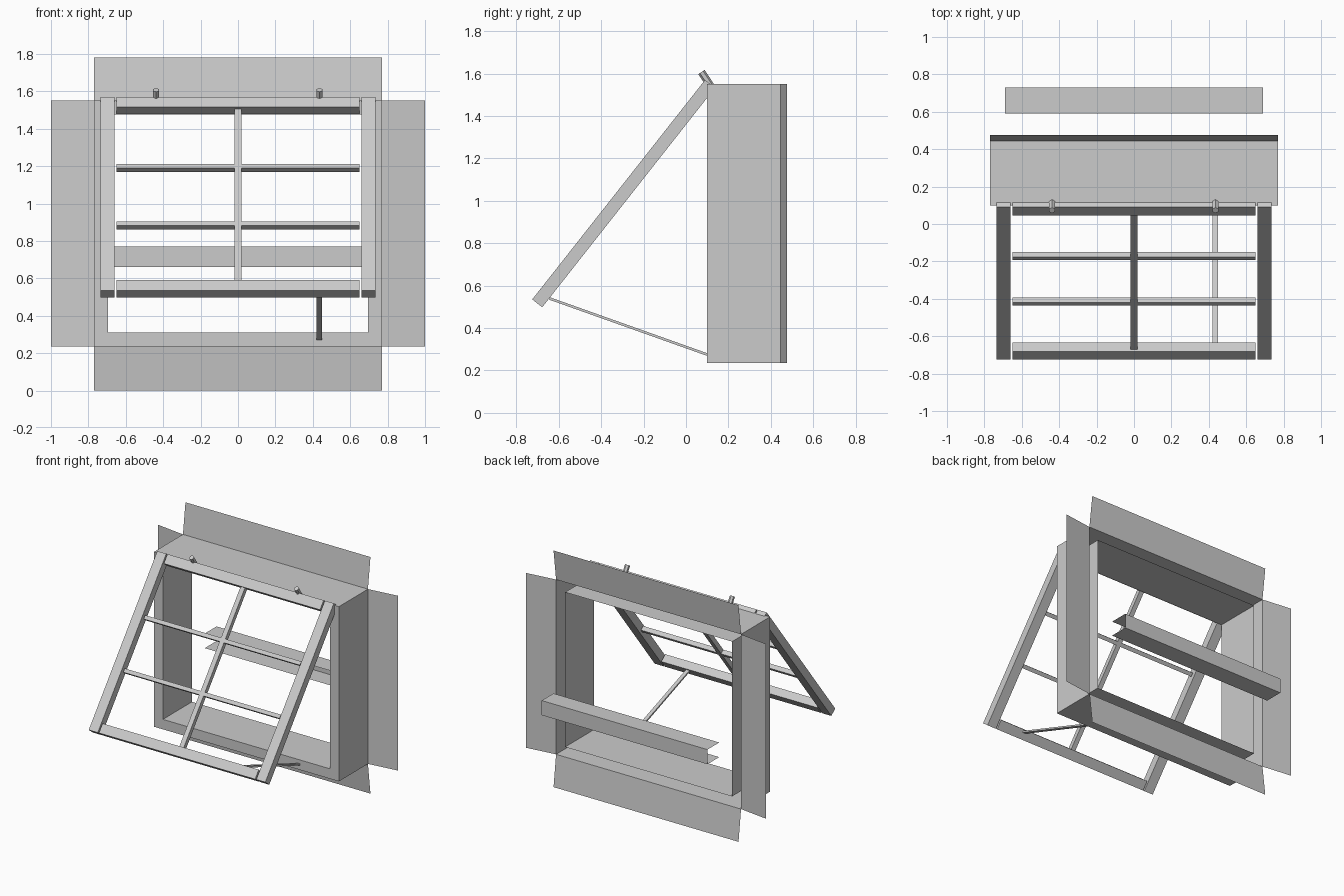
import bpy, math
from mathutils import Vector, Matrix

if "Cube" in bpy.data.objects:
    bpy.data.objects.remove(bpy.data.objects["Cube"])

paint = bpy.data.materials.new("light_grey")
paint.diffuse_color = (0.6, 0.6, 0.6, 1)
paint.use_nodes = True
paint.node_tree.nodes["Principled BSDF"].inputs["Base Color"].default_value = paint.diffuse_color


def add_mesh(name, verts, faces):
    me = bpy.data.meshes.new(name)
    me.from_pydata(verts, [], faces)
    me.materials.append(paint)
    ob = bpy.data.objects.new(name, me)
    bpy.context.collection.objects.link(ob)
    return ob


def bar(name, x, s, d, frame):
    """Box spanning x, s (along) and d (depth) ranges, placed by a frame matrix."""
    v = [frame @ Vector((a, b, c)) for a in x for b in s for c in d]
    f = [(0, 1, 3, 2), (4, 6, 7, 5), (0, 4, 5, 1), (2, 3, 7, 6), (0, 2, 6, 4), (1, 5, 7, 3)]
    return add_mesh(name, v, f)


def slope(start, end):
    """Local y runs from start to end in the yz plane, local z points to its back."""
    u = (Vector((0, *end)) - Vector((0, *start))).normalized()
    x = Vector((1, 0, 0))
    m = Matrix((x, u, u.cross(x))).transposed().to_4x4()
    m.translation = Vector((0, *start))
    return m


# Hollow window casing: outer wall, front face and inner lining, open at the back
FRONT, BACK = 0.10, 0.445
W, Z0, Z1, T = 0.77, 0.235, 1.55, 0.075


def ring(inset, y):
    w, a, b = W - inset, Z0 + inset, Z1 - inset
    return [(-w, y, a), (w, y, a), (w, y, b), (-w, y, b)]


verts = ring(0, BACK) + ring(0, FRONT) + ring(T, FRONT) + ring(T, BACK)
faces = [(r * 4 + i, r * 4 + (i + 1) % 4, r * 4 + 4 + (i + 1) % 4, r * 4 + 4 + i)
         for r in range(3) for i in range(4)]
add_mesh("casing", verts, faces)

# Thin nailing flanges, splayed slightly backwards
OUT, LIP = 0.475, 0.23
for name, z, dz in (("top_flange", Z1, LIP), ("bottom_flange", Z0, -Z0)):
    add_mesh(name, [(-W, BACK, z), (W, BACK, z), (W, OUT, z + dz), (-W, OUT, z + dz)],
             [(0, 1, 2, 3) if dz > 0 else (3, 2, 1, 0)])
for name, k in (("left_flange", -1), ("right_flange", 1)):
    add_mesh(name, [(k * W, BACK, Z0), (k, OUT, Z0), (k, OUT, Z1), (k * W, BACK, Z1)],
             [(0, 1, 2, 3) if k > 0 else (3, 2, 1, 0)])

# Rear channel: top, back and bottom sheets
section = [(0.59, 0.66), (0.73, 0.66), (0.73, 0.77), (0.59, 0.77)]
add_mesh("rear_channel", [(x, y, z) for x in (-0.69, 0.69) for y, z in section],
         [(i, i + 1, i + 5, i + 4)[::-1] for i in range(3)])

# Tilted sash; s runs up the slope, d runs from its front to its back
sash = slope((-0.725, 0.535), (0.09, 1.57))
if (sash.to_3x3() @ Vector((0, 0, 1))).y < 0:
    sash = sash @ Matrix.Scale(-1, 4, (0, 0, 1))
LEN, RAIL, THICK = 1.317, 0.07, 0.06
for name, k in (("left_stile", -1), ("right_stile", 1)):
    bar(name, sorted((k * 0.66, k * 0.735)), (0, LEN), (0, THICK), sash)
bar("bottom_rail", (-0.65, 0.65), (0, RAIL), (0, THICK), sash)
bar("top_rail", (-0.65, 0.65), (LEN - RAIL, LEN), (0, THICK), sash)
for i, s in enumerate((0.465, 0.857)):
    bar(f"cross_muntin_{i + 1}", (-0.65, 0.65), (s - 0.014, s + 0.014), (0.013, 0.047), sash)
bar("upright_muntin", (-0.018, 0.018), (RAIL, LEN - RAIL), (0.013, 0.047), sash)

# Prop rod holding the sash open
rod = slope((-0.645, 0.54), (0.10, 0.275))
bar("prop_rod", (0.42, 0.448), (0, 0.79), (-0.006, 0.006), rod)

# Six-sided hinge pins
for name, x in (("left_hinge_pin", -0.438), ("right_hinge_pin", 0.435)):
    a, b = Vector((x, 0.12, 1.535)), Vector((x, 0.073, 1.607))
    bpy.ops.mesh.primitive_cylinder_add(vertices=6, radius=0.018, depth=(b - a).length,
                                        location=(a + b) / 2,
                                        rotation=(math.atan2(0.047, 0.072), 0, 0))
    pin = bpy.context.object
    pin.name = name
    pin.data.materials.append(paint)

# Consistent outward normals on the solid bars
import bmesh
for ob in bpy.data.objects:
    if any(k in ob.name for k in ("stile", "rail", "muntin", "rod", "casing")):
        bm = bmesh.new()
        bm.from_mesh(ob.data)
        bmesh.ops.recalc_face_normals(bm, faces=bm.faces)
        bm.to_mesh(ob.data)
        bm.free()
